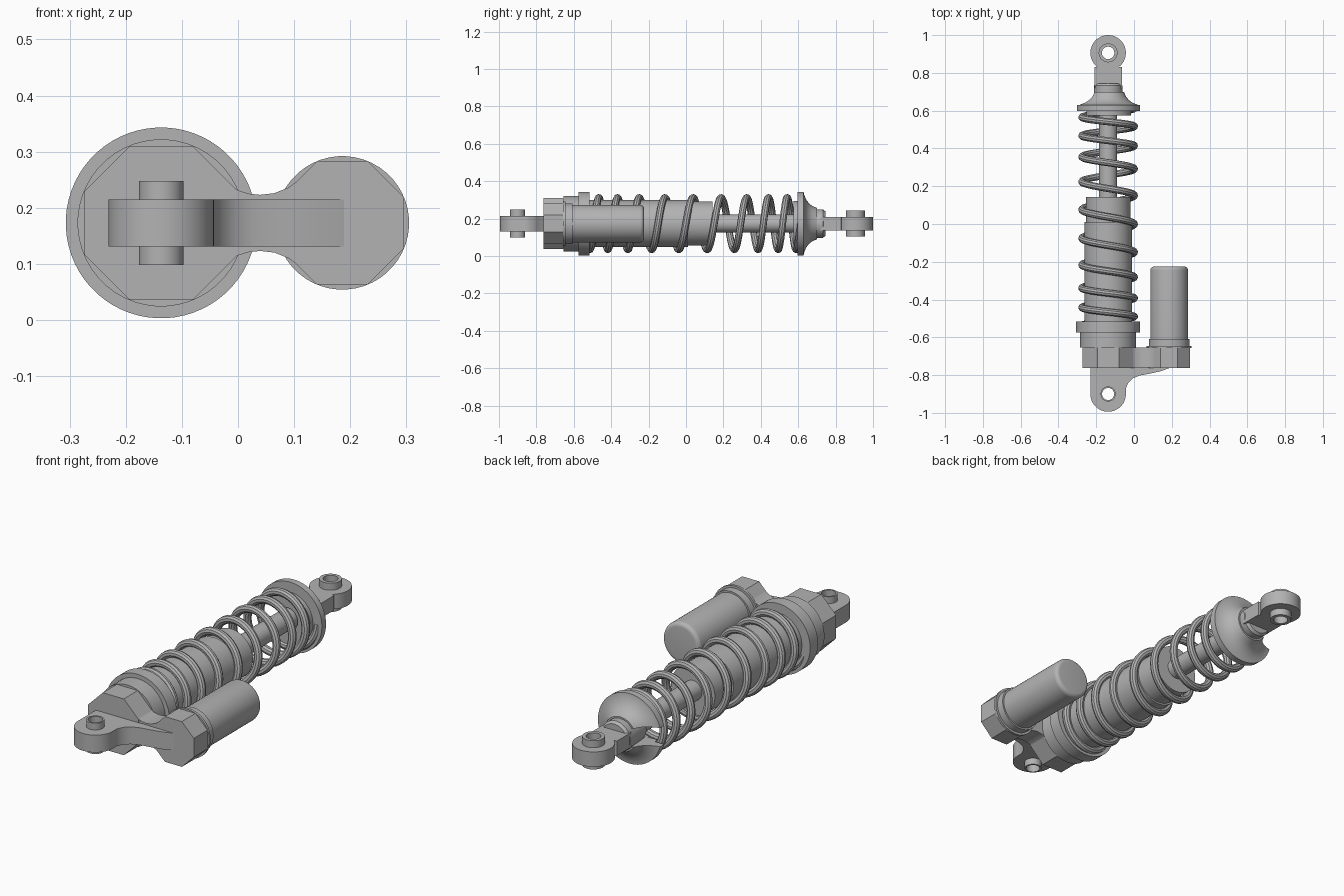
import bpy, bmesh, math
from math import sin, cos, pi
from mathutils import Vector

old = bpy.data.objects.get("Cube")
if old:
    bpy.data.objects.remove(old)

AX, RX, Z = -0.137, 0.186, 0.173      # main axis, reservoir axis, mid height

grey = bpy.data.materials.new("plain grey")
grey.use_nodes = True
grey.diffuse_color = (0.45, 0.45, 0.45, 1)
grey.node_tree.nodes["Principled BSDF"].inputs["Base Color"].default_value = (0.45, 0.45, 0.45, 1)


def finish(ob, angle=35):
    ob.data.materials.clear()
    ob.data.materials.append(grey)
    bpy.ops.object.select_all(action="DESELECT")
    ob.select_set(True)
    bpy.context.view_layer.objects.active = ob
    bpy.ops.object.shade_smooth_by_angle(angle=math.radians(angle))
    return ob


def lathe(name, profile, centre, axis="Y", seg=48, closed=False):
    """Spin (radius, height) points round an axis parallel to Y or Z."""
    bm = bmesh.new()
    rings = []
    for r, h in profile:
        ring = []
        for i in range(seg):
            a = 2 * pi * (i + 0.5) / seg
            u, v = r * cos(a), r * sin(a)
            ring.append(bm.verts.new(Vector(centre) + Vector((u, h, v) if axis == "Y" else (u, v, h))))
        rings.append(ring)
    pairs = list(zip(rings, rings[1:])) + ([(rings[-1], rings[0])] if closed else [])
    for a, b in pairs:
        for i in range(seg):
            j = (i + 1) % seg
            bm.faces.new((a[i], a[j], b[j], b[i]))
    if not closed:
        bm.faces.new(rings[0])
        bm.faces.new(rings[-1])
    bmesh.ops.recalc_face_normals(bm, faces=bm.faces)
    me = bpy.data.meshes.new(name)
    bm.to_mesh(me)
    bm.free()
    ob = bpy.data.objects.new(name, me)
    bpy.context.collection.objects.link(ob)
    return finish(ob)


def rod(name, r, y0, y1, x=AX, seg=48):
    return lathe(name, [(r, y0), (r, y1)], (x, 0, Z), seg=seg)


def to_mesh(name, cu):
    ob = bpy.data.objects.new(name, cu)
    bpy.context.collection.objects.link(ob)
    bpy.ops.object.select_all(action="DESELECT")
    ob.select_set(True)
    bpy.context.view_layer.objects.active = ob
    bpy.ops.object.convert(target="MESH")
    return finish(bpy.context.object)


def plate(name, outlines, half, location, upright=False):
    """Extrude flat outlines; inner outlines become holes."""
    cu = bpy.data.curves.new(name, "CURVE")
    cu.dimensions, cu.fill_mode, cu.extrude = "2D", "BOTH", half
    for pts in outlines:
        sp = cu.splines.new("POLY")
        sp.points.add(len(pts) - 1)
        for p, (x, y) in zip(sp.points, pts):
            p.co = (x, y, 0, 1)
        sp.use_cyclic_u = True
    ob = to_mesh(name, cu)
    ob.location = location
    if upright:
        ob.rotation_euler.x = pi / 2
    return ob


def arc(x, y, r, a0, a1, n=24):
    return [(x + r * cos(a0 + (a1 - a0) * i / n), y + r * sin(a0 + (a1 - a0) * i / n)) for i in range(n + 1)]


def bushing(name, y, r, hole, half):
    lathe(name, [(hole, -half), (r, -half), (r, half), (hole, half)], (AX, y, Z), "Z", 32, True)


# Front end: mounting arm with eye, octagonal blocks and the bridge between them
FY, BY = -0.9, 0.906
eye = arc(AX, FY, 0.094, pi, 2 * pi)
web = [(-0.043, -0.87), (-0.03, -0.84), (-0.005, -0.817), (0.03, -0.802), (0.08, -0.793),
       (0.14, -0.78), (0.2, -0.758), (0.2, -0.74), (AX - 0.094, -0.74)]
plate("front_mount_arm", [eye + web, arc(AX, FY, 0.038, 0, 2 * pi, 32)[:-1]], 0.042, (0, 0, Z))
bushing("front_bushing", FY, 0.04, 0.032, 0.075)
rod("main_block", 0.148, -0.762, -0.655, seg=8)
rod("reservoir_block", 0.119, -0.762, -0.655, RX, 8)
neck = [(-0.04, 0.08), (0.0, 0.058), (0.02, 0.052), (0.04, 0.05), (0.065, 0.053), (0.09, 0.063), (0.12, 0.085)]
plate("bridge", [neck + [(x, -z) for x, z in reversed(neck)]], 0.053, (0, -0.708, Z), True)

# Main damper body, spring seat and shaft
rod("body_collar", 0.149, -0.655, -0.573)
rod("lower_spring_seat", 0.17, -0.575, -0.515, seg=64)
rod("damper_body", 0.126, -0.52, 0.01)
rod("damper_sleeve", 0.118, 0.0, 0.142)
rod("shaft", 0.048, 0.13, 0.7, seg=32)

# Reservoir with rounded end
rod("reservoir_flange", 0.119, -0.657, -0.645, RX)
rod("reservoir_collar", 0.108, -0.647, -0.608, RX)
tip = [(0.08 + 0.02 * cos(a), -0.245 + 0.02 * sin(a)) for a in (i * pi / 12 for i in range(7))]
lathe("reservoir", [(0.1, -0.61)] + tip, (RX, 0, Z))

# Upper spring seat, flared and slotted so it slips over the shaft
seat = lathe("upper_spring_seat",
             [(0.055, 0.575), (0.122, 0.575), (0.122, 0.597), (0.17, 0.597), (0.17, 0.629), (0.157, 0.631),
              (0.13, 0.642), (0.11, 0.656), (0.095, 0.674), (0.084, 0.7), (0.055, 0.7)],
             (AX, 0, Z), seg=64, closed=True)
bpy.ops.mesh.primitive_cube_add(size=1, location=(AX - 0.15, 0.64, Z))
cutter = bpy.context.object
cutter.name = "slot_cutter"
cutter.scale = (0.3, 0.2, 0.09)
cutter.hide_render = True
bpy.context.view_layer.update()
cut = seat.modifiers.new("slot", "BOOLEAN")
cut.operation, cut.solver, cut.object = "DIFFERENCE", "EXACT", cutter
bpy.context.view_layer.objects.active = seat
bpy.ops.object.modifier_apply(modifier=cut.name)
bpy.data.objects.remove(cutter)
finish(seat)

# Back end: shaft neck and eye
lathe("shaft_neck", [(0.07, 0.6), (0.076, 0.7), (0.076, 0.732), (0.066, 0.745)], (AX, 0, Z))
eye = arc(AX, BY, 0.094, -0.9, pi + 0.9, 36)
plate("back_mount_eye", [eye + [(AX - 0.073, 0.83), (AX - 0.073, 0.72), (AX + 0.073, 0.72), (AX + 0.073, 0.83)],
                         arc(AX, BY, 0.045, 0, 2 * pi, 32)[:-1]], 0.036, (0, 0, Z))
bushing("back_bushing", BY, 0.05, 0.033, 0.07)

# Coil spring: tighter at both ends
spring = bpy.data.curves.new("coil_spring", "CURVE")
spring.dimensions = "3D"
spring.bevel_depth, spring.bevel_resolution, spring.use_fill_caps = 0.019, 3, True
wire = spring.splines.new("POLY")
steps = 19 * 20
wire.points.add(steps)
for i, p in enumerate(wire.points):
    half_turn = -1 + i / 20
    t = half_turn / 17
    y = 0.565 - 1.055 * (t - 0.037 * sin(2 * pi * t))
    a = pi - pi * half_turn
    p.co = (AX + 0.139 * cos(a), y, Z + 0.139 * sin(a), 1)
to_mesh("coil_spring", spring)
